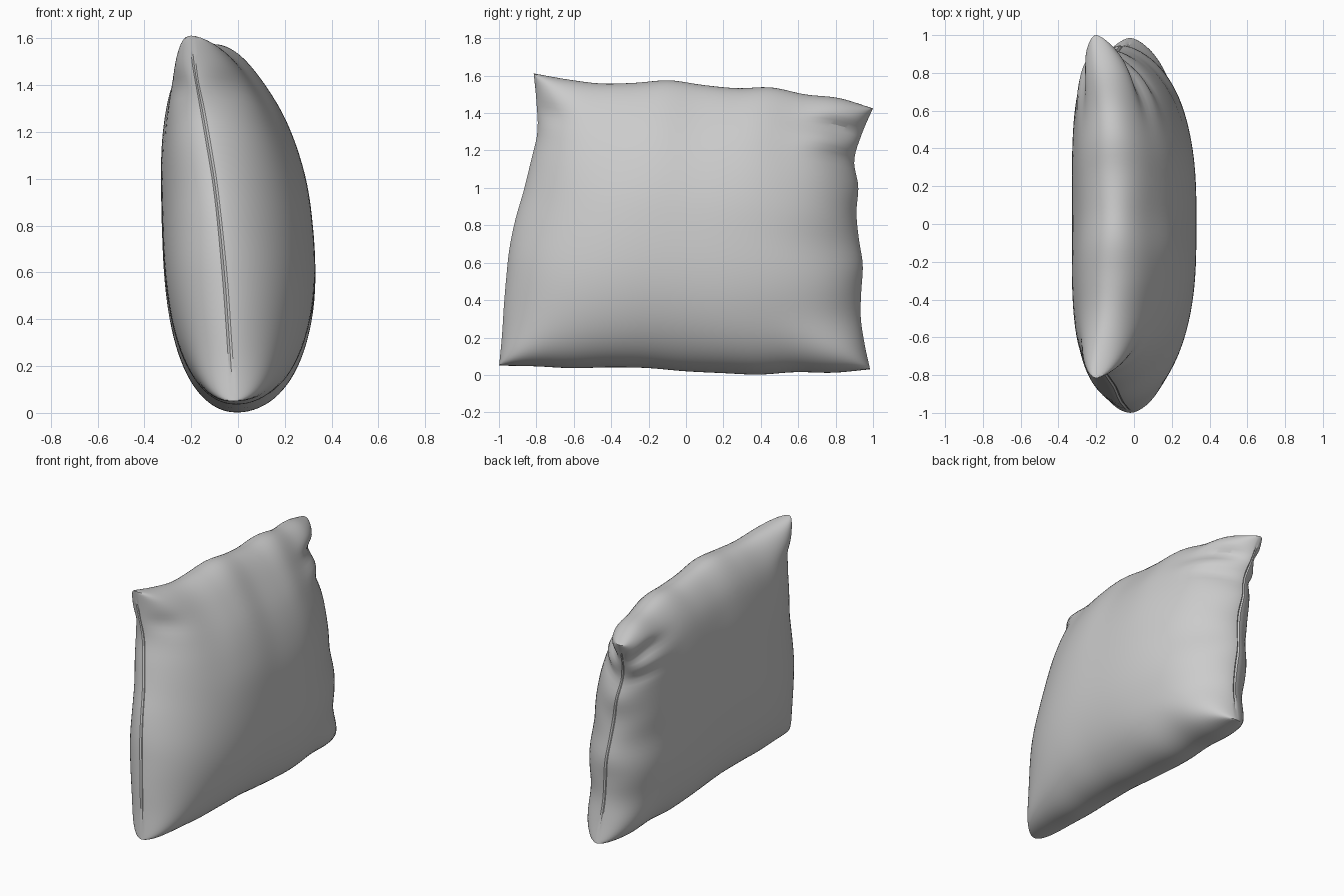
import bpy, bmesh, math

if "Cube" in bpy.data.objects:
    bpy.data.objects.remove(bpy.data.objects["Cube"], do_unlink=True)

# Evenly spaced outline samples: edge heights along y, edge depths along z
TOP = [1.612, 1.58, 1.558, 1.562, 1.575, 1.55, 1.533, 1.537, 1.50, 1.48, 1.425]
BOTTOM = [0.05, 0.046, 0.036, 0.041, 0.037, 0.02, 0.01, 0.002, 0.015, 0.012, 0.03]
FRONT = [-1, -0.985, -0.975, -0.962, -0.945, -0.913, -0.868, -0.83, -0.795, -0.8, -0.815]
BACK = [0.985, 0.955, 0.935, 0.938, 0.946, 0.925, 0.912, 0.922, 0.9, 0.94, 1.0]
SEAM = [-0.02, -0.03, -0.04, -0.05, -0.062, -0.075, -0.09, -0.11, -0.13, -0.15, -0.155]


def sample(values, t):
    """Smooth curve through evenly spaced values."""
    f = min(max(t, 0), 1) * (len(values) - 1)
    i = min(int(f), len(values) - 2)
    f -= i
    a, b = values[i], values[i + 1]
    before = values[i - 1] if i else 2 * a - b
    after = values[i + 2] if i + 2 < len(values) else 2 * b - a
    m, n = (b - before) / 2, (after - a) / 2
    return a + f * (m + f * (3 * (b - a) - 2 * m - n + f * (2 * (a - b) + m + n)))


def mix(a, b, t):
    return a + (b - a) * t


def bump(t, centre, width):
    return math.exp(-((t - centre) / width) ** 2)


def dome(w, power, root):
    return max(0, 1 - abs(w) ** power) ** root


def blend(p, q):
    """Combine two domes while keeping the corners plump."""
    if min(p, q) < 0.0001:
        return 0
    return (p ** -2.4 + q ** -2.4 - 1) ** (-1 / 2.4)


def wrinkles(u, v):
    """Gathers that fade out towards the middle of the cloth."""
    gather = 0.05 * math.sin(21 * u + 1) * (v ** 6 + 0.6 * (1 - v) ** 8)
    gather += 0.07 * math.sin(24 * v) * u ** 9
    gather += 0.04 * math.sin(17 * v + 2) * (1 - u) ** 9
    fold = bump(v, 0.9, 0.035) * bump(u, 0.97, 0.12)
    fold += 0.5 * bump(v, 0.8, 0.03) * bump(u, 1, 0.1)
    fold += 0.5 * bump(v, 0.87, 0.04) * bump(u, 0, 0.08)
    return 1 + gather - 0.4 * fold


def cloth_point(s, t, side):
    a, b = math.sin(s * math.pi / 2), math.sin(t * math.pi / 2)
    u, v = (a + 1) / 2, (b + 1) / 2
    y = mix(sample(FRONT, v), sample(BACK, v), u)
    z = mix(sample(BOTTOM, u), sample(TOP, u), v)
    # Stitching pulls the side seams slightly inwards
    if abs(s) > 0.999:
        y -= math.copysign(0.008, s) * dome(b, 2, 0.5)
    # Seam leans over and its upper corners pull sideways
    seam = sample(SEAM, v) - 0.045 * a ** 4 * v ** 3
    seam += (1 - a * a) * (0.055 * v ** 5 + 0.02 * (1 - v) ** 5)
    if side > 0:
        puff = 0.395 * (1 - 0.24 * v ** 6) * blend(dome(a, 2.8, 0.62), dome(b, 2.4, 0.51))
    else:
        puff = 0.265 * (1.1 - 0.3 * v) * blend(dome(a, 4.5, 0.6), dome(b, 2.5, 0.45))
    return seam + side * puff * wrinkles(u, v), y, z


# Two cloth panels, stitched round the edge
bm = bmesh.new()
for side in (1, -1):
    panel = bmesh.ops.create_grid(bm, x_segments=72, y_segments=56, size=1)["verts"]
    for vert in panel:
        vert.co = cloth_point(vert.co.x, vert.co.y, side)
rim = [v for v in bm.verts if v.is_boundary]
stitched = bmesh.ops.find_doubles(bm, verts=rim, dist=0.00001)["targetmap"]
bmesh.ops.weld_verts(bm, targetmap=stitched)
bmesh.ops.recalc_face_normals(bm, faces=bm.faces)
for face in bm.faces:
    face.smooth = True
# Crisp seams up the front and back edges
for edge in bm.edges:
    if edge.calc_face_angle(0) > math.radians(30) and abs(edge.verts[0].co.y) > 0.75:
        edge.smooth = False

mesh = bpy.data.meshes.new("pillow")
bm.to_mesh(mesh)
bm.free()
pillow = bpy.data.objects.new("pillow", mesh)
bpy.context.collection.objects.link(pillow)

# Plain grey cloth
cloth = bpy.data.materials.new("grey_cloth")
cloth.use_nodes = True
colour = (0.6, 0.6, 0.6, 1)
cloth.diffuse_color = colour
cloth.node_tree.nodes["Principled BSDF"].inputs["Base Color"].default_value = colour
mesh.materials.append(cloth)
